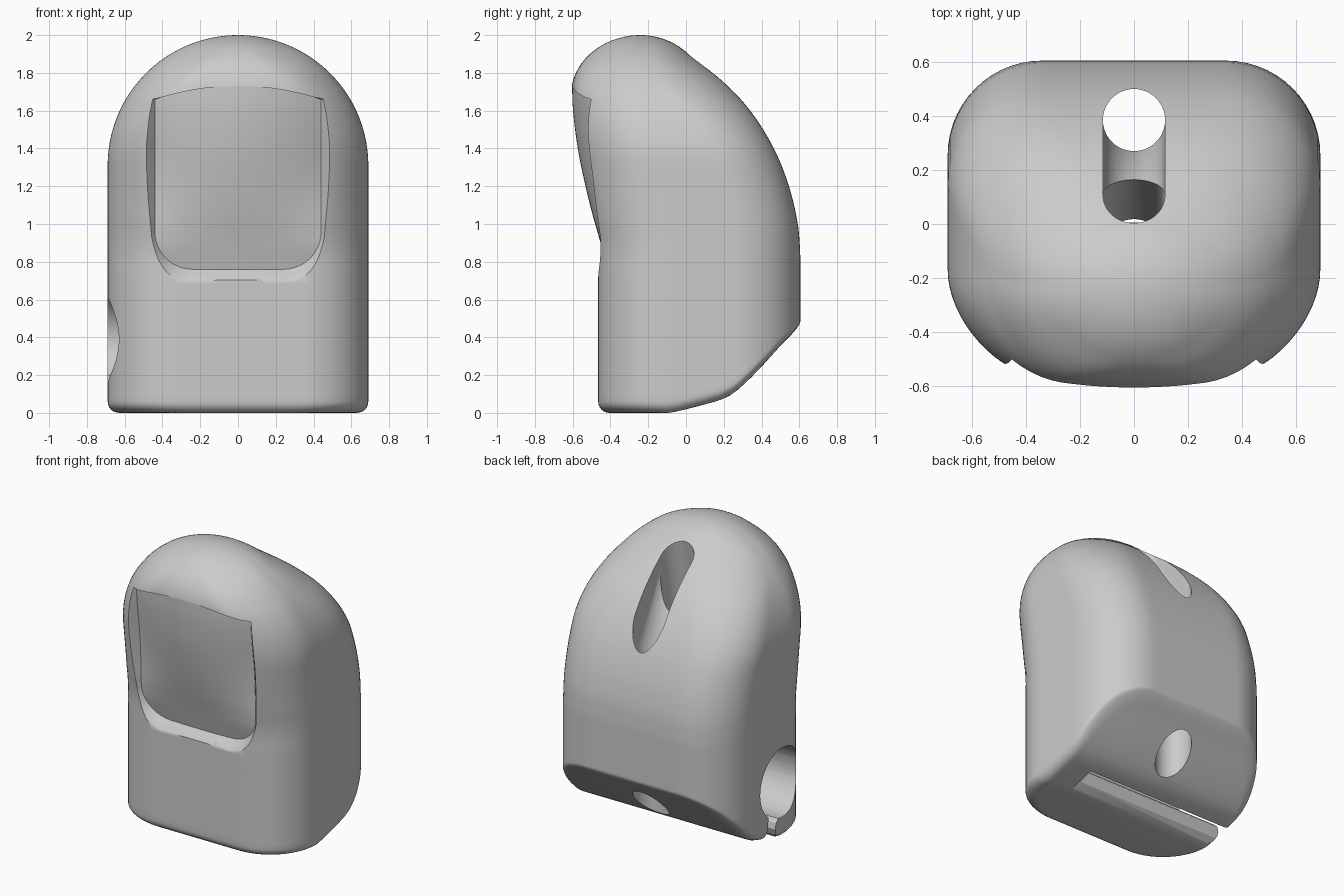
import bpy, bmesh, math
from mathutils import Vector

cube = bpy.data.objects.get("Cube")
if cube:
    bpy.data.objects.remove(cube, do_unlink=True)

HALF_W = 0.69

grey = bpy.data.materials.new("plain_grey")
grey.use_nodes = True
grey.diffuse_color = (0.6, 0.6, 0.6, 1)
grey.node_tree.nodes["Principled BSDF"].inputs["Base Color"].default_value = (0.6, 0.6, 0.6, 1)


def curve(pts, z):
    """Smooth interpolation through (z, value) points."""
    if z <= pts[0][0]:
        return pts[0][1]
    if z >= pts[-1][0]:
        return pts[-1][1]
    slope = []
    last = len(pts) - 1
    for i in range(len(pts)):
        a, b = pts[max(i - 1, 0)], pts[min(i + 1, last)]
        slope.append((b[1] - a[1]) / (b[0] - a[0]))
    for i in range(last):
        (a, va), (b, vb) = pts[i], pts[i + 1]
        if z <= b:
            h = b - a
            t = (z - a) / h
            hermite = t * t * (3 - 2 * t)
            return (va + (vb - va) * hermite + h * slope[i] * t * (1 - t) ** 2
                    - h * slope[i + 1] * t * t * (1 - t))


FRONT = [(0.6, -.465), (0.8, -.467), (0.92, -.482), (1.05, -.515), (1.2, -.55), (1.4, -.588), (1.55, -.605), (1.68, -.611)]
BACK = [(0.85, .605), (1.0, .592), (1.2, .545), (1.4, .465), (1.6, .34), (1.75, .2), (1.9, .013)]
FLOOR = [(0.7, -.4), (0.76, -.415), (0.92, -.458), (1.05, -.495), (1.2, -.532), (1.4, -.573), (1.6, -.598), (1.75, -.604)]
UNDER = [(-.08, 0), (0.1, .045), (0.22, .085), (0.3, .145), (0.4, .245), (0.5, .355), (0.605, .46)]


def crown(z, height):
    """Half depth of the rounded top, which is the given height."""
    return .37 * math.sqrt(max(1 - ((z - 2 + height) / height) ** 2, 0))


def bulge(z):
    return curve([(0.75, 0), (0.95, .035), (1.15, .085), (1.35, .115), (1.55, .12)], z)


def new_object(name, bm, hidden=False):
    bmesh.ops.recalc_face_normals(bm, faces=bm.faces)
    mesh = bpy.data.meshes.new(name)
    bm.to_mesh(mesh)
    bm.free()
    mesh.materials.append(grey)
    ob = bpy.data.objects.new(name, mesh)
    bpy.context.collection.objects.link(ob)
    ob.hide_render = hidden
    return ob


def section(z, inset):
    """Rounded rectangle with a bulging front, symmetric in x."""
    front = curve(FRONT, z) if z < 1.68 else -.24 - crown(z, .32)
    back = curve(BACK, z) if z < 1.9 else -.24 + crown(z, .37)
    w = HALF_W if z < 1.31 else math.sqrt(max(HALF_W ** 2 - (z - 1.31) ** 2, 0))
    b = min(bulge(z) * w / HALF_W, (back - front) * 0.15)
    front, back, w = front + b + inset, back - inset, w - inset
    mid = (front + back) / 2
    rx, ry = min(.35, w * .98), min(.35, (back - front) / 2 * .98)
    fx, fy = rx - b * .5, ry - b * .5
    quarter = [math.pi / 2 * k / 14 for k in range(15)]
    half = [((w - fx) * (j + .3) / 5, front) for j in range(5)]
    half += [(w - fx + fx * math.sin(a), front + fy - fy * math.cos(a)) for a in quarter]
    half += [(w, front + fy + (back - front - fy - ry) * j / 6) for j in range(1, 6)]
    half += [(w - rx + rx * math.cos(a), back - ry + ry * math.sin(a)) for a in quarter]
    half += [((w - rx) * (4.3 - j) / 5, back) for j in range(5)]
    out = []
    for x, y in half:
        weight = max(0, min(1, (mid - y) / (mid - front)))
        y -= b * (1 - (x / w) ** 2) * weight
        zz = z
        if z < 0.7:
            low = curve(UNDER, y)
            zz = low + (0.7 - low) * z / 0.7
        out.append((x, y, zz))
    return out + [(-x, y, zz) for x, y, zz in reversed(out)]


def build_body():
    levels = []
    for k in range(7):
        a = math.pi / 2 * k / 6
        levels.append((.06 * (1 - math.cos(a)), .06 * (1 - math.sin(a))))
    levels += [(.06 + (1.31 - .06) * k / 34, 0) for k in range(1, 35)]
    levels += [(1.31 + .6899 * math.sin(math.pi / 2 * k / 44), 0) for k in range(1, 45)]
    bm = bmesh.new()
    rings = [[bm.verts.new(p) for p in section(z, i)] for z, i in levels]
    n = len(rings[0])
    for lo, hi in zip(rings, rings[1:]):
        for i in range(n):
            j = (i + 1) % n
            bm.faces.new((lo[i], lo[j], hi[j], hi[i]))
    for ring in (rings[0], rings[-1]):
        for i in range(n // 2 - 1):
            bm.faces.new((ring[i], ring[i + 1], ring[n - 2 - i], ring[n - 1 - i]))
    return new_object("body", bm)


def recess_cutter():
    """U-shaped pocket with a gently curved floor and a sloped border."""
    w, bottom, r = .44, .76, .2
    right = [(w * k / 12, 1.73 - .07 * (k / 12) ** 2, 0, 0) for k in range(12)]
    right += [(w, 1.66 - (1.66 - bottom - r) * k / 20, 1, 0) for k in range(20)]
    for k in range(13):
        a = math.pi / 2 * k / 12
        right.append((w - r + r * math.cos(a), bottom + r - r * math.sin(a), math.cos(a), -math.sin(a)))
    right += [((w - r) * (1 - k / 6), bottom, 0, -1) for k in range(1, 7)]
    outline = right + [(-x, z, -nx, nz) for x, z, nx, nz in right[-2:0:-1]]

    def floor_y(x, z):
        return curve(FLOOR, z) + max(bulge(z) * .95, .02) * (x / w) ** 2

    bm = bmesh.new()
    cz, rings = 1.25, []
    for k in range(1, 17):
        t = k / 16
        rings.append([(x * t, floor_y(x * t, cz + (z - cz) * t), cz + (z - cz) * t)
                      for x, z, nx, nz in outline])
    for off, rise in ((.025, .03), (.045, .052), (.065, .066), (.09, .076)):
        rings.append([(x + nx * off, floor_y(x, z) - rise, z + nz * off * 1.3) for x, z, nx, nz in outline])
    rings.append([(x + nx * .1, -1, z + nz * .125) for x, z, nx, nz in outline])
    rings = [[bm.verts.new(p) for p in ring] for ring in rings]
    n = len(outline)
    centre = bm.verts.new((0, floor_y(0, cz), cz))
    for i in range(n):
        j = (i + 1) % n
        bm.faces.new((centre, rings[0][i], rings[0][j]))
        for a, b in zip(rings, rings[1:]):
            bm.faces.new((a[i], a[j], b[j], b[i]))
    bm.faces.new(rings[-1])
    return new_object("recess_cutter", bm, True)


def prism(name, profile, x0, x1):
    """Extrude a (y, z) profile along x."""
    bm = bmesh.new()
    face = bm.faces.new([bm.verts.new((x0, y, z)) for y, z in profile])
    move = bmesh.ops.extrude_face_region(bm, geom=[face])
    verts = [g for g in move["geom"] if isinstance(g, bmesh.types.BMVert)]
    bmesh.ops.translate(bm, verts=verts, vec=(x1 - x0, 0, 0))
    # the extrusion keeps the first face, so the prism is closed
    return new_object(name, bm, True)


def rod(name, start, end, radius):
    a, b = Vector(start), Vector(end)
    bm = bmesh.new()
    bmesh.ops.create_cone(bm, cap_ends=True, segments=48, radius1=radius, radius2=radius, depth=(b - a).length)
    bm.transform((b - a).to_track_quat("Z", "Y").to_matrix().to_4x4())
    bmesh.ops.translate(bm, verts=bm.verts, vec=(a + b) / 2)
    return new_object(name, bm, True)


body = build_body()

# Keyhole channel: round bore with a narrow mouth, leaving a rounded tongue in front
a0, a1 = math.radians(-52), math.radians(280)
keyhole = [(-.07 + .24 * math.cos(a0 + (a1 - a0) * k / 40), .39 + .24 * math.sin(a0 + (a1 - a0) * k / 40))
           for k in range(41)]
keyhole += [(-.005, .13), (.005, .09), (-.01, .045), (-.05, .01), (-.1, -.02),
            (.15, -.02), (.125, .05), (.09, .11), (.08, .18)]

# Cord holes: two leaning bores that meet in a ridge inside one open slot
slot = [(.105, 2.2), (.105, 1.85), (.385, 1.3), (.385, 2.2)]
cutters = [
    recess_cutter(),
    prism("channel_cutter", keyhole, -1, .46),
    rod("rear_hole_cutter", (0, .385, -.2), (0, .385, 2.2), .115),
    rod("leaning_hole_cutter", (0, .395, 1.28), (0, .105, 1.85), .1147),
    rod("inner_hole_cutter", (0, .14, 2.03), (0, -.1, .6), .1145),
    prism("slot_cutter", slot, -.1143, .1143),
]
bpy.context.view_layer.objects.active = body
for cutter in cutters:
    mod = body.modifiers.new(cutter.name, "BOOLEAN")
    mod.operation = "DIFFERENCE"
    mod.solver = "EXACT"
    mod.object = cutter
    bpy.ops.object.modifier_apply(modifier=mod.name)
    bpy.data.objects.remove(cutter, do_unlink=True)

bpy.ops.object.select_all(action="DESELECT")
body.select_set(True)
bpy.ops.object.shade_smooth_by_angle(angle=math.radians(30))
